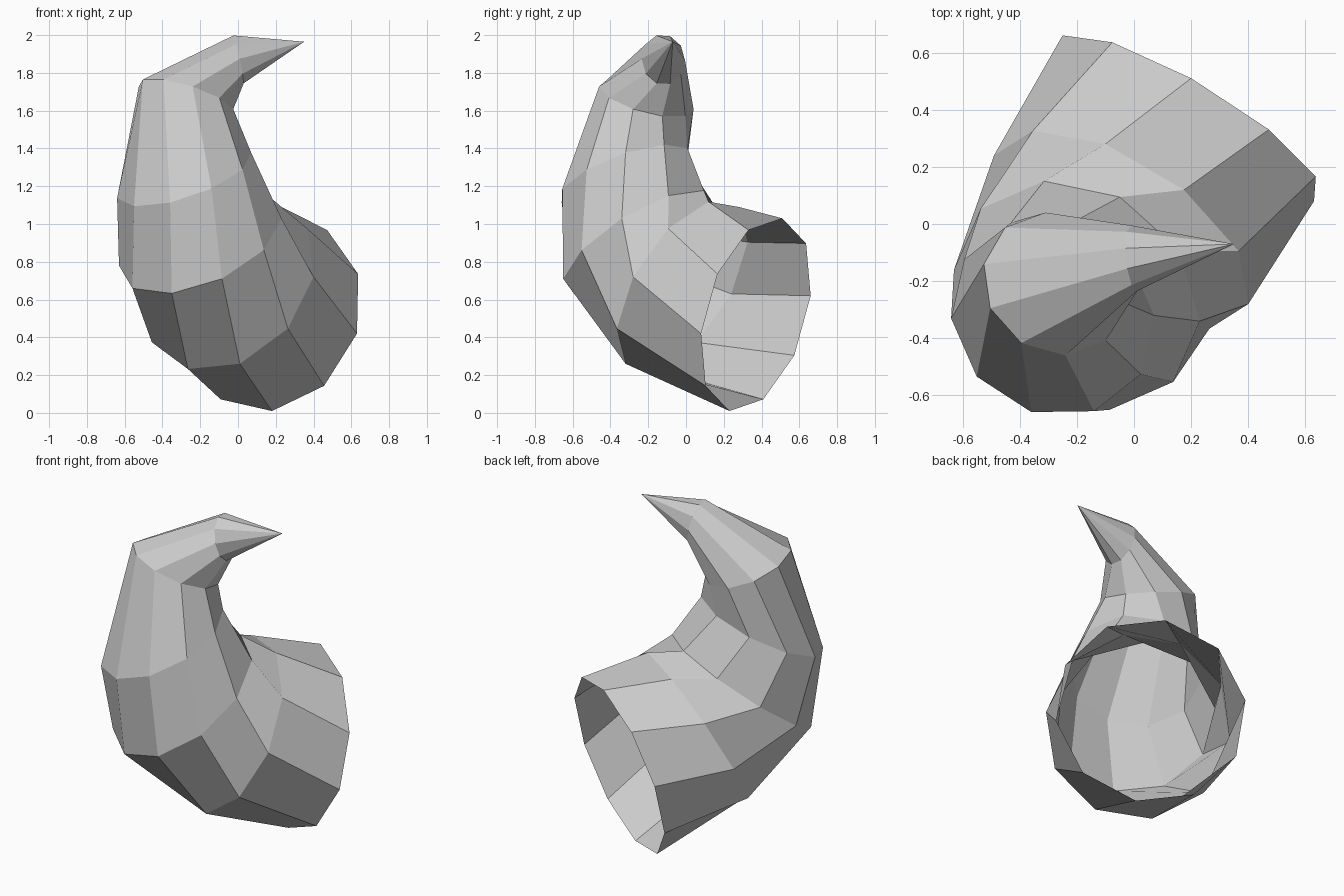
import bpy, bmesh, math
from mathutils import Vector

if "Cube" in bpy.data.objects:
    bpy.data.objects.remove(bpy.data.objects["Cube"])

SIDES = 10
# Each ring of the horn: centre, offset of vertex 0, offset of vertex 2
RINGS = [
    ((0.19, 0.37, 0.52), (-0.01, -0.14, -0.51), (0.44, -0.29, -0.10)),
    ((-0.045, -0.02, 0.675), (0.055, -0.30, -0.415), (0.445, -0.26, 0.045)),
    ((-0.20, -0.25, 0.905), (0.115, -0.40, -0.195), (0.43, -0.09, 0.125)),
    ((-0.285, -0.325, 1.257), (0.145, -0.33, -0.07), (0.355, 0.005, 0.12)),
    ((-0.275, -0.21, 1.668), (0.035, -0.25, 0.06), (0.25, -0.07, -0.06)),
    ((0.0, -0.12, 1.87), (0.01, -0.115, 0.005), (0.03, -0.035, -0.125)),
]
TIP = (0.35, -0.07, 1.965)


def ring_points(centre, first, third):
    c, u, w = Vector(centre), Vector(first), Vector(third)
    step = 2 * math.pi / SIDES
    v = (w - u * math.cos(2 * step)) / math.sin(2 * step)
    return [c + u * math.cos(i * step) + v * math.sin(i * step) for i in range(SIDES)]


# Curved, tapering horn: open at the base, pointed at the tip
bm = bmesh.new()
rings = [[bm.verts.new(p) for p in ring_points(*r)] for r in RINGS]
for a, b in zip(rings, rings[1:]):
    for i in range(SIDES):
        j = (i + 1) % SIDES
        bm.faces.new((a[i], a[j], b[j], b[i]))
tip = bm.verts.new(TIP)
for i in range(SIDES):
    bm.faces.new((rings[-1][i], rings[-1][(i + 1) % SIDES], tip))

# Make the faces point outward from the hollow
bm.normal_update()
face = bm.faces[:][0]
if face.normal.dot(face.calc_center_median() - Vector(RINGS[0][0])) < 0:
    bmesh.ops.reverse_faces(bm, faces=bm.faces[:])

mesh = bpy.data.meshes.new("horn")
bm.to_mesh(mesh)
bm.free()
bpy.context.collection.objects.link(bpy.data.objects.new("horn", mesh))
